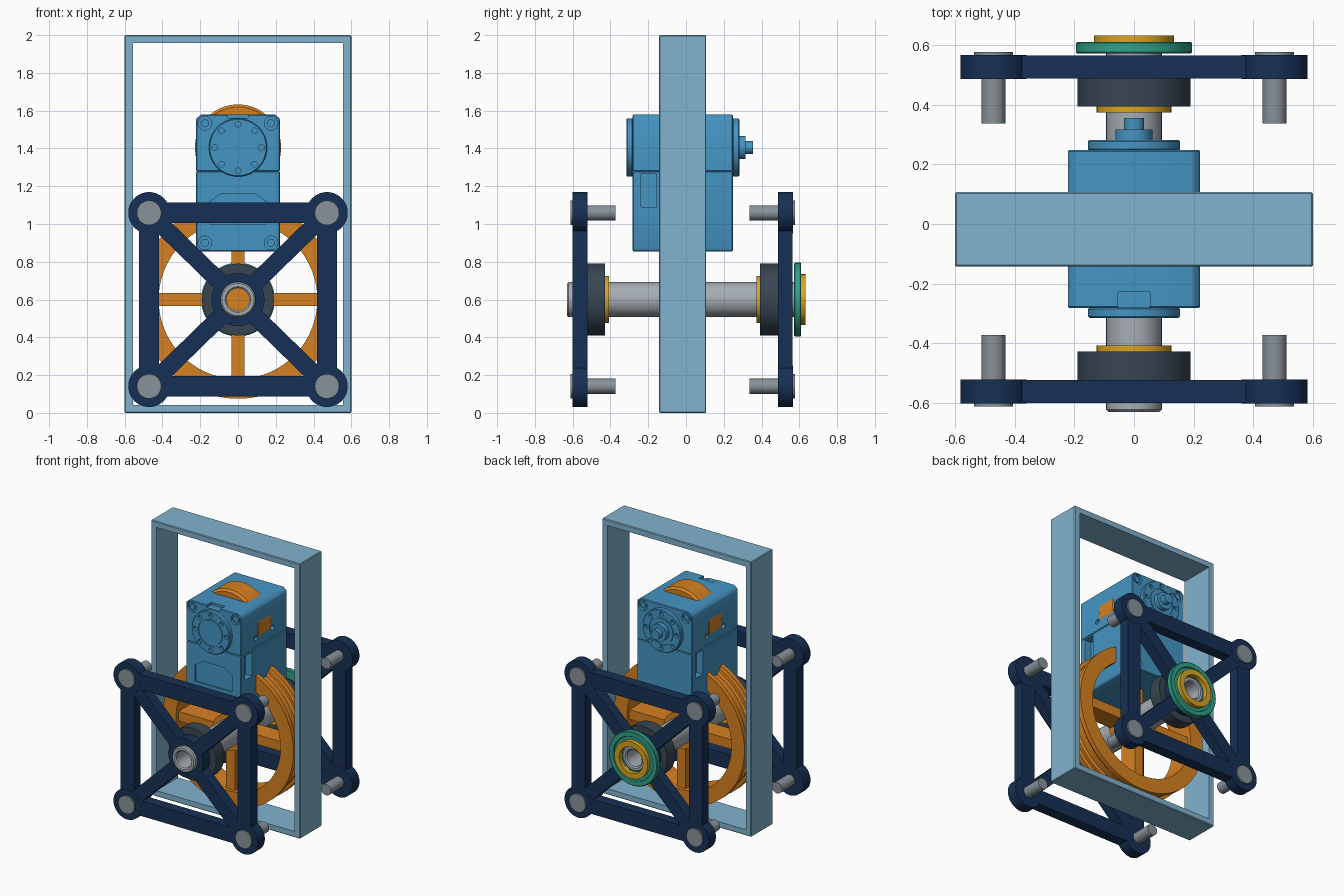
import bpy, bmesh
from math import sin, cos, pi, atan2, hypot
from mathutils import Matrix, Vector

if "Cube" in bpy.data.objects:
    bpy.data.objects.remove(bpy.data.objects["Cube"])

COLORS = {"sky": (0.22, 0.45, 0.62, 1), "blue": (0.06, 0.30, 0.55, 1), "navy": (0.008, 0.03, 0.09, 1),
          "orange": (0.68, 0.22, 0.015, 1), "gold": (0.70, 0.38, 0.015, 1), "green": (0.03, 0.36, 0.25, 1),
          "slate": (0.04, 0.06, 0.085, 1), "steel": (0.38, 0.42, 0.46, 1), "bolt": (0.25, 0.29, 0.32, 1)}
MATS = {}
for key, rgba in COLORS.items():
    MATS[key] = bpy.data.materials.new(key)
    MATS[key].diffuse_color = rgba
YC = -0.017   # mid plane of the gearbox, frame and wheel
WZ = 0.6      # main axle height
GZ = 1.405    # gearbox axle height


def box(bm, x0, x1, y0, y1, z0, z1, turn=None):
    m = Matrix.Translation(((x0 + x1) / 2, (y0 + y1) / 2, (z0 + z1) / 2)) \
        @ Matrix.Diagonal((x1 - x0, y1 - y0, z1 - z0, 1))
    bmesh.ops.create_cube(bm, size=1, matrix=(turn @ m) if turn else m)


def cyl(bm, r, a, b, x=0, z=WZ, axis="Y", y=0, n=64):
    """Cylinder from a to b along Y, or along X at (y, z)."""
    if axis == "Y":
        m = Matrix.Translation((x, (a + b) / 2, z)) @ Matrix.Rotation(pi / 2, 4, "X")
    else:
        m = Matrix.Translation(((a + b) / 2, y, z)) @ Matrix.Rotation(pi / 2, 4, "Y")
    bmesh.ops.create_cone(bm, cap_ends=True, segments=n, radius1=r, radius2=r, depth=abs(b - a), matrix=m)


def lathe(bm, profile, z=WZ, n=96):
    """Closed (radius, y) loop turned around the Y axis."""
    rings = [[bm.verts.new((r * cos(2 * pi * i / n), y, z + r * sin(2 * pi * i / n))) for r, y in profile]
             for i in range(n)]
    k = len(profile)
    for i in range(n):
        a, b = rings[i], rings[(i + 1) % n]
        for j in range(k):
            bm.faces.new((a[j], b[j], b[(j + 1) % k], a[(j + 1) % k]))


def ring(bm, r0, r1, y0, y1, z=WZ):
    lathe(bm, [(r0, y0), (r1, y0), (r1, y1), (r0, y1)], z)


def prism(bm, pts, y0, y1):
    """(x, z) outline extruded along Y."""
    f = bm.faces.new([bm.verts.new((x, y0, z)) for x, z in pts])
    ext = bmesh.ops.extrude_face_region(bm, geom=[f])["geom"]
    bmesh.ops.translate(bm, vec=Vector((0, y1 - y0, 0)), verts=[v for v in ext if isinstance(v, bmesh.types.BMVert)])


def finish(name, bm, color):
    bmesh.ops.recalc_face_normals(bm, faces=bm.faces[:])
    me = bpy.data.meshes.new(name)
    bm.to_mesh(me)
    bm.free()
    ob = bpy.data.objects.new(name, me)
    bpy.context.collection.objects.link(ob)
    if color:
        me.materials.append(MATS[color])
    return ob


def carve(ob, bm_cut):
    """Bevel the edges, then subtract the cutter and remove it."""
    cutter = finish("cutter", bm_cut, None)
    cutter.hide_render = True
    bev = ob.modifiers.new("bevel", "BEVEL")
    bev.width, bev.segments = 0.005, 1
    mod = ob.modifiers.new("cut", "BOOLEAN")
    mod.object, mod.operation, mod.solver = cutter, "DIFFERENCE", "EXACT"
    bpy.context.view_layer.objects.active = ob
    for m in list(ob.modifiers):
        bpy.ops.object.modifier_apply(modifier=m.name)
    bpy.data.objects.remove(cutter)


# upright rectangular frame
frame = finish("outer_frame", bmesh.new(), "sky")
bm = bmesh.new()
box(bm, -0.6, 0.6, -0.143, 0.107, 0, 2)
frame_cut = bmesh.new()
box(frame_cut, -0.556, 0.556, -0.3, 0.3, 0.043, 1.957)
bpy.data.objects.remove(frame)
frame = finish("outer_frame", bm, "sky")
carve(frame, frame_cut)

# gearbox housing halves
for name, pts in (("upper_housing", [(-.222, 1.279), (.222, 1.279), (.222, 1.557), (.196, 1.58), (-.196, 1.58), (-.222, 1.557)]),
                  ("lower_housing", [(-.212, .854), (.212, .854), (.222, .866), (.222, 1.279), (-.222, 1.279), (-.222, .866)])):
    bm, cut = bmesh.new(), bmesh.new()
    prism(bm, pts, -0.282, 0.248)
    upper = name == "upper_housing"
    for s in (-1, 1):
        # counterbored corner screws on both faces
        for yf in (-0.282, 0.248):
            d = -1 if yf < 0 else 1
            lathe_z = 1.533 if upper else 0.90
            cyl(cut, 0.036, yf - d * 0.018, yf + d * 0.05, x=s * 0.175, z=lathe_z, n=32)
        # side holes, side pockets
        if upper:
            for yo in (-0.095, 0.095):
                cyl(cut, 0.018, s * 0.19, s * 0.3, z=1.35, axis="X", y=YC + yo, n=24)
        else:
            ya = YC - s * 0.18
            box(cut, min(s * .17, s * .3), max(s * .17, s * .3), ya - .04, ya + .04, 1.09, 1.265)
    if upper:
        box(cut, -0.054, 0.054, -0.35, -0.228, 1.562, 1.65)
    else:
        prism(cut, [(-.15, 1.0), (.15, 1.0), (.15, 1.118), (.085, 1.162), (-.085, 1.162), (-.15, 1.118)], -0.33, -0.27)
    carve(finish(name, bm, "blue"), cut)

bm = bmesh.new()
for s in (-1, 1):
    for z in (0.90, 1.533):
        for a, b in ((-0.276, -0.26), (0.226, 0.242)):
            cyl(bm, 0.021, a, b, x=s * 0.175, z=z, n=24)
finish("housing_screws", bm, "blue")

# gearbox end flanges with eight bolt holes
for name, a, b, d in (("front_flange", -0.315, -0.28, -1), ("back_flange", 0.246, 0.282, 1)):
    bm, cut = bmesh.new(), bmesh.new()
    cyl(bm, 0.154, a, b, z=GZ)
    face = a if d < 0 else b
    for i in range(8):
        t = i * pi / 4
        cyl(cut, 0.015, face - d * 0.02, face + d * 0.05, x=0.124 * cos(t), z=GZ + 0.124 * sin(t), n=20)
    ring(cut, 0.092, 0.098, face - d * 0.006, face + d * 0.02, z=GZ)
    carve(finish(name, bm, "blue"), cut)

# stepped output shaft of the gearbox
bm = bmesh.new()
cyl(bm, 0.062, 0.28, 0.316, z=GZ)
cyl(bm, 0.034, 0.31, 0.355, z=GZ)
finish("output_shaft", bm, "blue")

# small wheel poking out of the housing
bm = bmesh.new()
lathe(bm, [(.03, YC - .085), (.214, YC - .085), (.228, YC - .07), (.228, YC + .07), (.214, YC + .085), (.03, YC + .085)], GZ)
finish("small_drive_wheel", bm, "orange")

# large grooved wheel with four spokes
bm = bmesh.new()
half = [(.42, .095), (.525, .095), (.525, .062), (.50, .056), (.50, .036), (.48, .028)]
lathe(bm, [(r, YC + y) for r, y in half] + [(r, YC - y) for r, y in reversed(half)])
cyl(bm, 0.13, YC - 0.09, YC + 0.09)
for s in (-1, 1):
    box(bm, min(s * .08, s * .44), max(s * .08, s * .44), YC - .07, YC + .07, WZ - .035, WZ + .035)
    box(bm, -.035, .035, YC - .07, YC + .07, WZ + min(s * .08, s * .44), WZ + max(s * .08, s * .44))
finish("large_wheel", bm, "orange")

# hollow main axle
bm = bmesh.new()
lathe(bm, [(.068, -.63), (.085, -.63), (.093, -.622), (.093, .595), (.085, .602), (.068, .602), (.06, .594), (.06, -.622)])
finish("main_axle", bm, "steel")

# front and back braced plates with bearings and corner bolts
CX, CZ = 0.471, 0.459
for side, d, y0, y1 in (("front", -1, -0.60, -0.522), ("back", 1, 0.487, 0.565)):
    outer, inner = (y0, y1) if d < 0 else (y1, y0)
    plate, bolts = bmesh.new(), bmesh.new()
    for s in (-1, 1):
        box(plate, s * CX - .053, s * CX + .053, y0, y1, WZ - CZ, WZ + CZ)
        box(plate, -CX, CX, y0, y1, WZ + s * CZ - .055, WZ + s * CZ + .055)
        for t in (-1, 1):
            cyl(plate, 0.11, y0 - .001, y1 + .001, s * CX, WZ + t * CZ)
            turn = Matrix.Translation((0, 0, WZ)) @ Matrix.Rotation(-atan2(t * CZ, s * CX), 4, "Y")
            box(plate, 0.105, hypot(CX, CZ), y0, y1, -.046, .046, turn)
            cyl(bolts, 0.065, outer - d * .01, outer + d * .012, s * CX, WZ + t * CZ, n=48)
            cyl(bolts, 0.04, inner + d * .01, inner - d * .15, s * CX, WZ + t * CZ, n=48)
    ring(plate, 0.092, 0.14, y0, y1)
    finish(side + "_brace_plate", plate, "navy")
    finish(side + "_corner_bolts", bolts, "bolt")
    bm = bmesh.new()
    ring(bm, 0.092, 0.19, inner, inner - d * 0.094)
    finish(side + "_bearing", bm, "slate")
    bm = bmesh.new()
    ring(bm, 0.092, 0.125, inner - d * 0.092, inner - d * 0.114)
    finish(side + "_bearing_collar", bm, "gold")

# green end disc and gold retaining ring on the back
bm = bmesh.new()
lathe(bm, [(.093, .572), (.19, .572), (.195, .577), (.195, .606), (.19, .61), (.16, .61), (.155, .602), (.093, .602)])
finish("end_disc", bm, "green")
bm = bmesh.new()
ring(bm, 0.095, 0.134, 0.598, 0.632)
finish("retaining_ring", bm, "gold")

# smooth round surfaces, keep edges sharp
for ob in bpy.context.scene.objects:
    ob.select_set(True)
    bpy.context.view_layer.objects.active = ob
bpy.ops.object.shade_smooth_by_angle(angle=0.5)

for m in bpy.data.materials:
    if m.users and not m.is_grease_pencil:
        m.use_nodes = True
        m.node_tree.nodes["Principled BSDF"].inputs["Base Color"].default_value = m.diffuse_color
